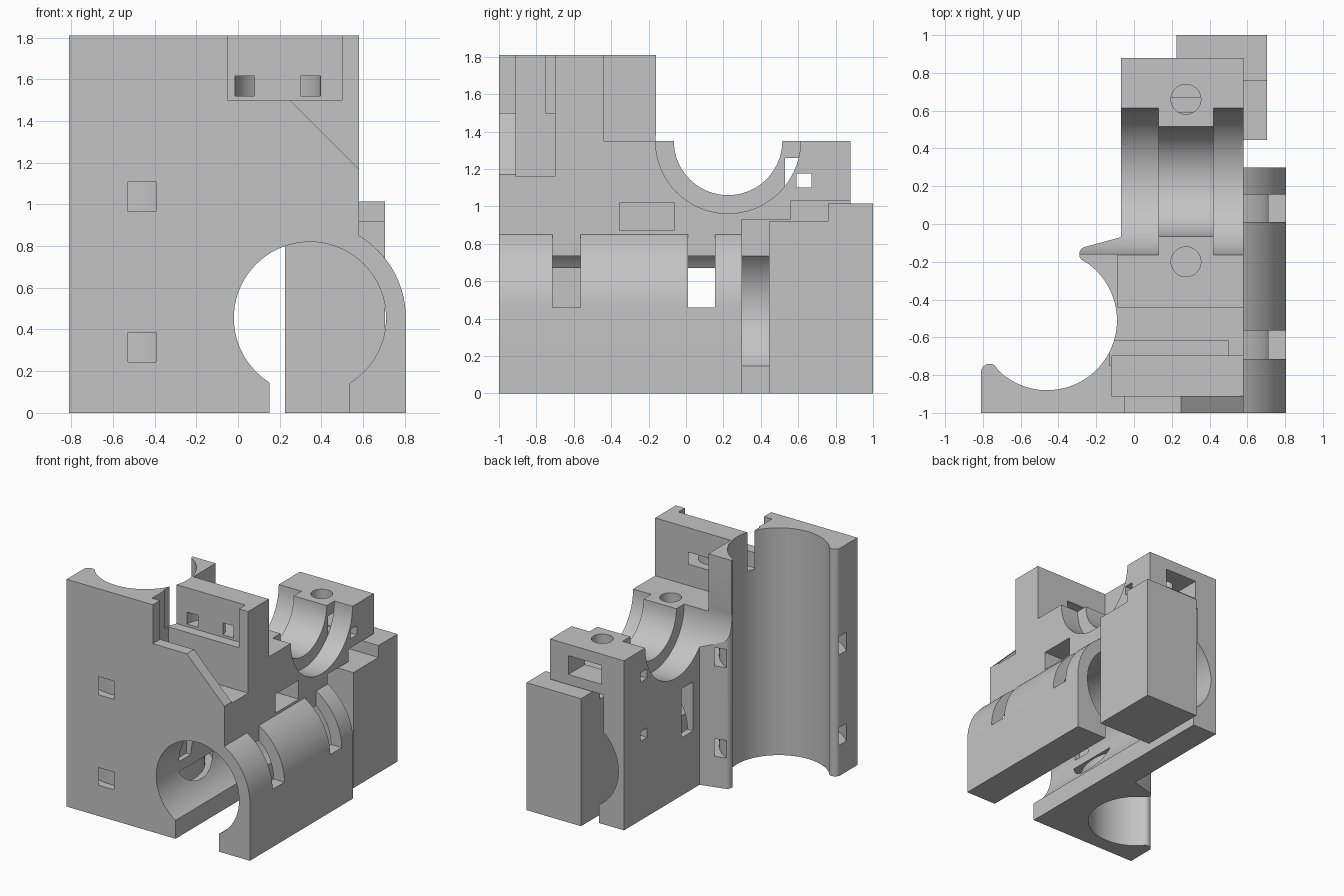
import bpy, bmesh
from math import sin, cos, radians
from mathutils import Vector

if "Cube" in bpy.data.objects:
    bpy.data.objects.remove(bpy.data.objects["Cube"], do_unlink=True)

grey = bpy.data.materials.new("plain grey")
grey.use_nodes = True
GREY = (0.55, 0.55, 0.55, 1)
grey.diffuse_color = GREY
grey.node_tree.nodes["Principled BSDF"].inputs["Base Color"].default_value = GREY


def arc(cx, cy, r, a0, a1, n):
    """Points along a circular arc, angles in degrees."""
    steps = [radians(a0 + (a1 - a0) * i / n) for i in range(n + 1)]
    return [(cx + r * cos(a), cy + r * sin(a)) for a in steps]


def prism(name, profile, axis, low, high):
    """Extrude a closed 2D profile along an axis."""
    place = {"x": lambda p: (low, p[0], p[1]),
             "y": lambda p: (p[0], low, p[1]),
             "z": lambda p: (p[0], p[1], low)}[axis]
    shift = Vector([(high - low) * (axis == a) for a in "xyz"])
    bm = bmesh.new()
    face = bm.faces.new([bm.verts.new(place(p)) for p in profile])
    grown = bmesh.ops.extrude_face_region(bm, geom=[face])["geom"]
    bmesh.ops.translate(bm, vec=shift, verts=[v for v in grown if isinstance(v, bmesh.types.BMVert)])
    bmesh.ops.recalc_face_normals(bm, faces=bm.faces)
    mesh = bpy.data.meshes.new(name)
    bm.to_mesh(mesh)
    bm.free()
    obj = bpy.data.objects.new(name, mesh)
    bpy.context.scene.collection.objects.link(obj)
    mesh.materials.append(grey)
    return obj


def box(name, xs, ys, zs):
    corners = [(xs[0], ys[0]), (xs[1], ys[0]), (xs[1], ys[1]), (xs[0], ys[1])]
    return prism(name, corners, "z", zs[0], zs[1])


def rod(name, cx, cy, r, axis, low, high):
    return prism(name, arc(cx, cy, r, 0, 360, 72)[:-1], axis, low, high)


def combine(target, tool, operation="DIFFERENCE"):
    """Apply a boolean and throw the tool away."""
    mod = target.modifiers.new("boolean", "BOOLEAN")
    mod.operation = operation
    mod.solver = "EXACT"
    mod.object = tool
    bpy.context.view_layer.update()
    bpy.context.view_layer.objects.active = target
    bpy.ops.object.modifier_apply(modifier=mod.name)
    bpy.data.objects.remove(tool, do_unlink=True)


def ring(name, cx, cy, inner, outer, low, high):
    """Flat hoop around a vertical axis, for tie slots."""
    hoop = rod(name, cx, cy, outer, "z", low, high)
    combine(hoop, rod("hoop_core", cx, cy, inner, "z", low - 0.1, high + 0.1))
    return hoop


# Main body outline: plate, upright bearing cradle with rounded lips, clamp wall
VX, VY, VR = -0.46, -0.51, 0.37
outline = [(-0.81, -1), (0.58, -1), (0.58, 0.88), (-0.07, 0.88), (-0.07, -0.07)]
outline += arc(-0.25, -0.16, 0.04, 105, 235, 8)
outline += arc(VX, VY, VR, 57, -134, 56)
outline += arc(-0.765, -0.785, 0.045, 25, 180, 10)
body = prism("main_body", outline, "z", 0, 1.81)

# Rounded shell around the lying bearing
HX, HZ, HR = 0.345, 0.455, 0.365
shell = [(0.4, 0), (0.805, 0)] + arc(HX, HZ, 0.46, 0, 59.3, 24) + [(0.4, 0.85)]
combine(body, prism("bearing_shell", shell, "y", -1, 0.30), "UNION")

# Lying bearing bore and its open bottom
combine(body, rod("bore", HX, HZ, HR, "y", -1.2, 1.2))
combine(body, box("bottom_slot", (0.15, 0.535), (-1.2, 0.4), (-0.1, 0.4)))

# Room for the back block
combine(body, box("lower_room", (0.15, 1), (0.30, 1.2), (-0.1, 0.5)))
combine(body, box("upper_room", (0.11, 1), (0.30, 1.2), (0.45, 0.93)))
combine(body, box("back_room", (0.11, 1), (0.56, 1.2), (0.6, 1.03)))

# Open space above the clamp
combine(body, box("top_room", (-0.085, 1), (-0.44, 1.2), (1.35, 2)))
combine(body, box("back_top_room", (-1, 1), (-0.16, 1.2), (1.35, 2)))

# Stepped round seat across the clamp
SY, SZ = 0.225, 1.35
combine(body, rod("seat_middle", SY, SZ, 0.29, "x", -0.5, 1))
for side in ((-0.5, 0.13), (0.42, 1)):
    combine(body, rod("seat_end", SY, SZ, 0.388, "x", *side))

# Belt pocket, shelf and sloped front edge
combine(body, box("pocket", (-0.12, 1), (-0.91, -0.70), (1.16, 2)))
combine(body, box("shelf", (-0.13, 0.50), (-0.75, -0.62), (1.50, 2)))
slope = [(-0.05, 1.5), (0.25, 1.5), (0.58, 1.17), (0.9, 0.85), (0.9, 2), (-0.05, 2)]
combine(body, prism("front_opening", slope, "y", -1.2, -0.85))

# Curved tie slots
for low, high in ((0.245, 0.385), (0.965, 1.11)):
    combine(body, ring("cradle_tie_slot", VX, VY, 0.43, 0.495, low, high))
combine(body, ring("wall_tie_slot", 0.19, -0.62, 0.11, 0.205, 1.52, 1.615))

# Tie slots across the lying bearing
for low, high, left in ((-0.715, -0.565, -0.06), (0.01, 0.155, -0.3)):
    combine(body, box("outer_slot", (0.58, 1), (low, high), (0.46, 0.9)))
    combine(body, box("inner_slot", (left, 0.05), (low, high), (0.46, 0.85)))

# Bolt holes with nut pockets
for y, bottom in ((-0.20, 0.90), (0.66, 1.14)):
    combine(body, rod("bolt_hole", 0.275, y, 0.079, "z", bottom, 2))
combine(body, box("side_nut_pocket", (0.13, 1), (-0.355, -0.065), (0.87, 1.02)))
combine(body, box("back_nut_pocket", (0.13, 0.42), (0.53, 1.2), (1.11, 1.26)))

# Small side holes
combine(body, box("upper_side_hole", (-0.3, 1), (0.59, 0.67), (1.10, 1.175)))
combine(body, box("lower_side_hole", (-0.3, 0.05), (0.59, 0.67), (0.63, 0.705)))

# Separate stepped block at the back
steps = [(0.445, 0), (1, 0), (1, 1.015), (0.76, 1.015), (0.76, 0.92), (0.445, 0.92)]
block = prism("back_block", steps, "x", 0.225, 0.705)

# Smooth curved walls, keep edges sharp
bpy.context.view_layer.update()
bpy.ops.object.select_all(action="DESELECT")
for obj in (body, block):
    obj.select_set(True)
bpy.context.view_layer.objects.active = body
bpy.ops.object.shade_smooth_by_angle(angle=radians(25))
